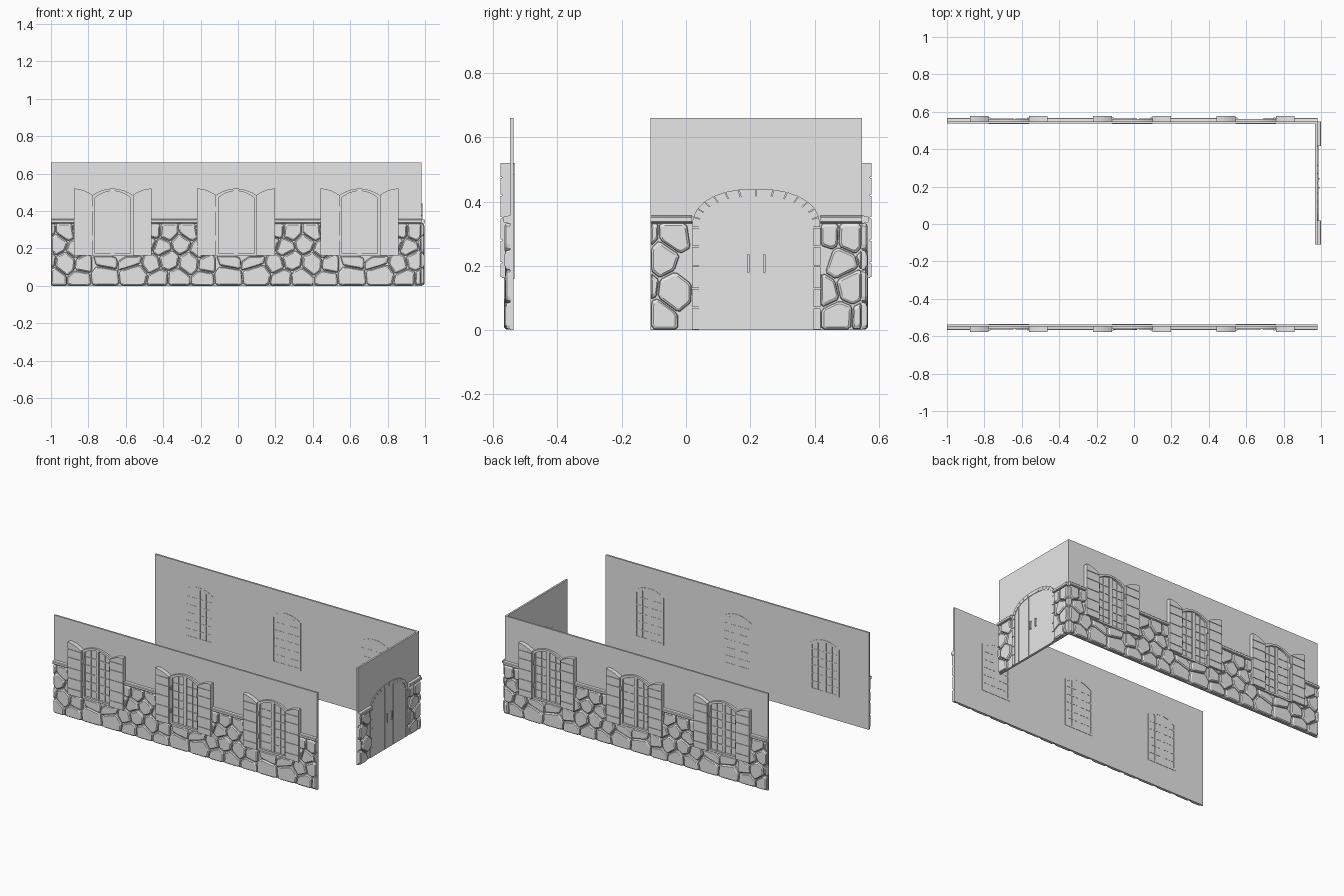
import bpy, bmesh, math, random
from mathutils import Vector

if "Cube" in bpy.data.objects:
    bpy.data.objects.remove(bpy.data.objects["Cube"])

random.seed(4)
grey = bpy.data.materials.new("plain_grey")
grey.diffuse_color = (0.8, 0.8, 0.8, 1)
grey.use_nodes = True
grey.node_tree.nodes["Principled BSDF"].inputs["Base Color"].default_value = grey.diffuse_color

# Wall frames: u along the wall, z up, w outward from the wall face
def front(u, z, w): return (u, -0.548 - w, z)
def back(u, z, w): return (u, 0.548 + w, z)
def side(u, z, w): return (0.98 + w, u, z)

def rect(u0, u1, z0, z1):
    return [(u0, z0), (u1, z0), (u1, z1), (u0, z1)]

def make(name, place, parts):
    """Each part is a list of (outline, w) rings lofted and capped."""
    bm = bmesh.new()
    for rings in parts:
        loops = [[bm.verts.new(place(u, z, w)) for u, z in ring] for ring, w in rings]
        n = len(loops[0])
        for a, b in zip(loops, loops[1:]):
            for i in range(n):
                j = (i + 1) % n
                bm.faces.new((a[i], a[j], b[j], b[i]))
        bm.faces.new(loops[0])
        bm.faces.new(loops[-1])
    bmesh.ops.recalc_face_normals(bm, faces=bm.faces)
    mesh = bpy.data.meshes.new(name)
    bm.to_mesh(mesh)
    bm.free()
    mesh.materials.append(grey)
    obj = bpy.data.objects.new(name, mesh)
    bpy.context.collection.objects.link(obj)

def slab(outline, w0, w1):
    return [(outline, w0), (outline, w1)]

def clip(poly, p, n):
    """Keep the part of a convex polygon on the inner side of a line."""
    out = []
    for a, b in zip(poly, poly[1:] + poly[:1]):
        da = (a[0] - p[0]) * n[0] + (a[1] - p[1]) * n[1]
        db = (b[0] - p[0]) * n[0] + (b[1] - p[1]) * n[1]
        if da <= 0:
            out.append(a)
        if da * db < 0:
            t = da / (da - db)
            out.append((a[0] + t * (b[0] - a[0]), a[1] + t * (b[1] - a[1])))
    return out

def band(poly, z0, z1):
    return clip(clip(poly, (0, z0), (0, -1)), (0, z1), (0, 1))

# Irregular stone pattern that repeats every 0.66
MODULE = 0.66
pattern = []
for row, (z, count) in enumerate([(0.05, 5), (0.135, 6), (0.212, 7), (0.29, 8)]):
    step = MODULE / count
    for i in range(count):
        pattern.append(((i + 0.25 + 0.5 * (row % 2) + random.uniform(-0.25, 0.25)) * step,
                        z + random.uniform(-0.022, 0.022)))

def stones(u0, u1, holes):
    seeds = [(u0 + u + k * MODULE, z) for k in range(-1, round((u1 - u0) / MODULE) + 1) for u, z in pattern]
    parts = []
    for s in seeds:
        cell = rect(u0, u1, 0.0, 0.336)
        for t in seeds:
            d = (t[0] - s[0], t[1] - s[1])
            if cell and 0 < math.hypot(*d) < 0.4:
                cell = clip(cell, ((s[0] + t[0]) / 2, (s[1] + t[1]) / 2), d)
        # trim against door or window openings
        for h0, h1, z0, z1 in holes:
            gap, n, p = max((h0 - s[0], (1, 0), (h0, 0)), (s[0] - h1, (-1, 0), (h1, 0)),
                            (z0 - s[1], (0, 1), (0, z0)), (s[1] - z1, (0, -1), (0, z1)))
            if gap < 0:
                cell = []
            elif cell and min(q[0] for q in cell) < h1 and max(q[0] for q in cell) > h0:
                cell = clip(cell, p, n)
        if len(cell) < 3:
            continue
        area = sum(a[0] * b[1] - a[1] * b[0] for a, b in zip(cell, cell[1:] + cell[:1])) / 2
        if area < 0.0005:
            continue
        c = (sum(q[0] for q in cell) / len(cell), sum(q[1] for q in cell) / len(cell))
        r = math.sqrt(area / math.pi)
        # soften the corners
        soft = []
        for a, b in zip(cell, cell[1:] + cell[:1]):
            for t in (0.12, 0.88):
                soft.append((a[0] + t * (b[0] - a[0]), a[1] + t * (b[1] - a[1])))
        def shrink(d):
            k = 1 - d / r
            return [(c[0] + k * (q[0] - c[0]), c[1] + k * (q[1] - c[1])) for q in soft]
        top = random.uniform(0.014, 0.018)
        parts.append([(shrink(0.002), -0.001), (shrink(0.004), top - 0.005), (shrink(0.011), top)])
    return parts

def ledge(u0, u1):
    return [(rect(u0, u1, 0.332, 0.357), -0.001), (rect(u0, u1, 0.334, 0.355), 0.016),
            (rect(u0, u1, 0.338, 0.351), 0.02)]

def ring(outer, inner, w0, w1, gap=0.0):
    """Pieces between two matching open outlines, with optional joints."""
    parts = []
    for i in range(len(outer) - 1):
        q = [outer[i], outer[i + 1], inner[i + 1], inner[i]]
        def mix(a, b): return (a[0] + gap * (b[0] - a[0]), a[1] + gap * (b[1] - a[1]))
        q = [mix(q[0], q[1]), mix(q[1], q[0]), mix(q[2], q[3]), mix(q[3], q[2])]
        parts.append(slab(q, w0, w1))
    return parts

# Window shapes
HALF, SPRING, RISE, SILL = 0.108, 0.485, 0.035, 0.16

def window_outline(c, inset):
    h = HALF - inset
    arc = [(h * (1 - i / 5), SPRING - inset + RISE * (1 - (1 - i / 5) ** 2)) for i in range(11)]
    return [(c + h, SILL + inset)] + [(c + u, z) for u, z in arc] + [(c - h, SILL + inset)]

def window_frame(c):
    outer, inner = window_outline(c, 0), window_outline(c, 0.013)
    parts = ring(outer + outer[:1], inner + inner[:1], -0.014, 0.014)
    parts.append(slab(rect(c - 0.011, c + 0.011, SILL + 0.01, 0.508), -0.014, 0.008))
    return parts

def muntins(c):
    parts = [slab(rect(c - 0.095, c + 0.095, z - 0.003, z + 0.003), -0.0135, 0.004)
             for z in (0.22, 0.275, 0.33, 0.385, 0.44)]
    for s in (-1, 1):
        u = c + s * 0.053
        parts.append(slab(rect(u - 0.003, u + 0.003, 0.17, 0.49), -0.0135, 0.0045))
    return parts

def shutter(c, s):
    hinge, width = c + s * HALF, 0.1
    poly = [(hinge, SILL + 0.003), (hinge + s * width, SILL + 0.003)]
    poly += [(hinge + s * width * i / 5, SPRING + RISE * (1 - (1 - i / 5) ** 2)) for i in range(5, -1, -1)]
    parts = [slab(poly, 0, 0.025)]
    edges = [SILL + 0.003, 0.21, 0.28, 0.35, 0.42, 0.475, 0.53]
    for z0, z1 in zip(edges, edges[1:]):
        parts.append(slab(band(poly, z0 + 0.002, z1 - 0.002), 0.024, 0.029))
    return parts

def hinges(c):
    return [slab(rect(c + s * 0.102 - 0.005, c + s * 0.102 + 0.005, z - 0.014, z + 0.014), 0.01, 0.022)
            for s in (-1, 1) for z in (0.255, 0.41)]

# Two long walls, each with three shuttered windows
centres = [-0.67, -0.01, 0.65]
for tag, place in (("front", front), ("back", back)):
    make(tag + "_wall", place, [slab(rect(-1, 0.98, 0, 0.66), -0.012, 0)])
    openings = [(c - HALF, c + HALF, SILL, 0.6) for c in centres]
    make(tag + "_stones", place, stones(-1, 0.98, openings))
    ends = [-1] + [c + s * HALF for c in centres for s in (-1, 1)] + [0.98]
    make(tag + "_ledge", place, [ledge(a, b) for a, b in zip(ends[::2], ends[1::2])])
    for i, c in enumerate(centres, 1):
        make(f"{tag}_window_frame_{i}", place, window_frame(c))
        make(f"{tag}_window_bars_{i}", place, muntins(c))
        make(f"{tag}_shutters_{i}", place, shutter(c, -1) + shutter(c, 1))
        make(f"{tag}_hinges_{i}", place, hinges(c))

# End wall with an arched double door
DOOR = 0.218
make("end_wall", side, [slab(rect(-0.11, 0.547, 0, 0.66), -0.012, 0)])
make("end_stones", side, stones(-0.11, 0.547, [(DOOR - 0.2, DOOR + 0.2, -0.1, 0.5)]))
make("end_ledge", side, [ledge(-0.11, DOOR - 0.2), ledge(DOOR + 0.2, 0.547)])

def door_outline(half, top, n=14):
    side_z = [0, 0.07, 0.13, 0.2, 0.26]
    arc = []
    for i in range(n + 1):
        a = math.pi * i / n
        ca, sa = math.cos(a), math.sin(a)
        arc.append((DOOR + half * math.copysign(abs(ca) ** 0.87, ca), 0.32 + (top - 0.32) * abs(sa) ** 0.87))
    return [(DOOR + half, z) for z in side_z] + arc + [(DOOR - half, z) for z in reversed(side_z)]

inner = door_outline(0.178, 0.416)
make("door_trim", side, ring(door_outline(0.2, 0.44), inner, -0.0135, 0.006, 0.03))

# Door planks
cuts = [0.04, 0.078, 0.173, 0.218, 0.265, 0.36, 0.396]
planks = []
for a, b in zip(cuts, cuts[1:]):
    plank = clip(clip(inner, (a + 0.001, 0), (-1, 0)), (b - 0.001, 0), (1, 0))
    planks.append(slab(plank, -0.013, 0.003))
make("door_planks", side, planks)

# Door handles
grips = []
for u in (0.194, 0.243):
    grips.append(slab(rect(u - 0.004, u + 0.004, 0.18, 0.236), 0.007, 0.011))
    grips += [slab(rect(u - 0.004, u + 0.004, z, z + 0.008), 0.002, 0.008) for z in (0.18, 0.228)]
make("door_handles", side, grips)
